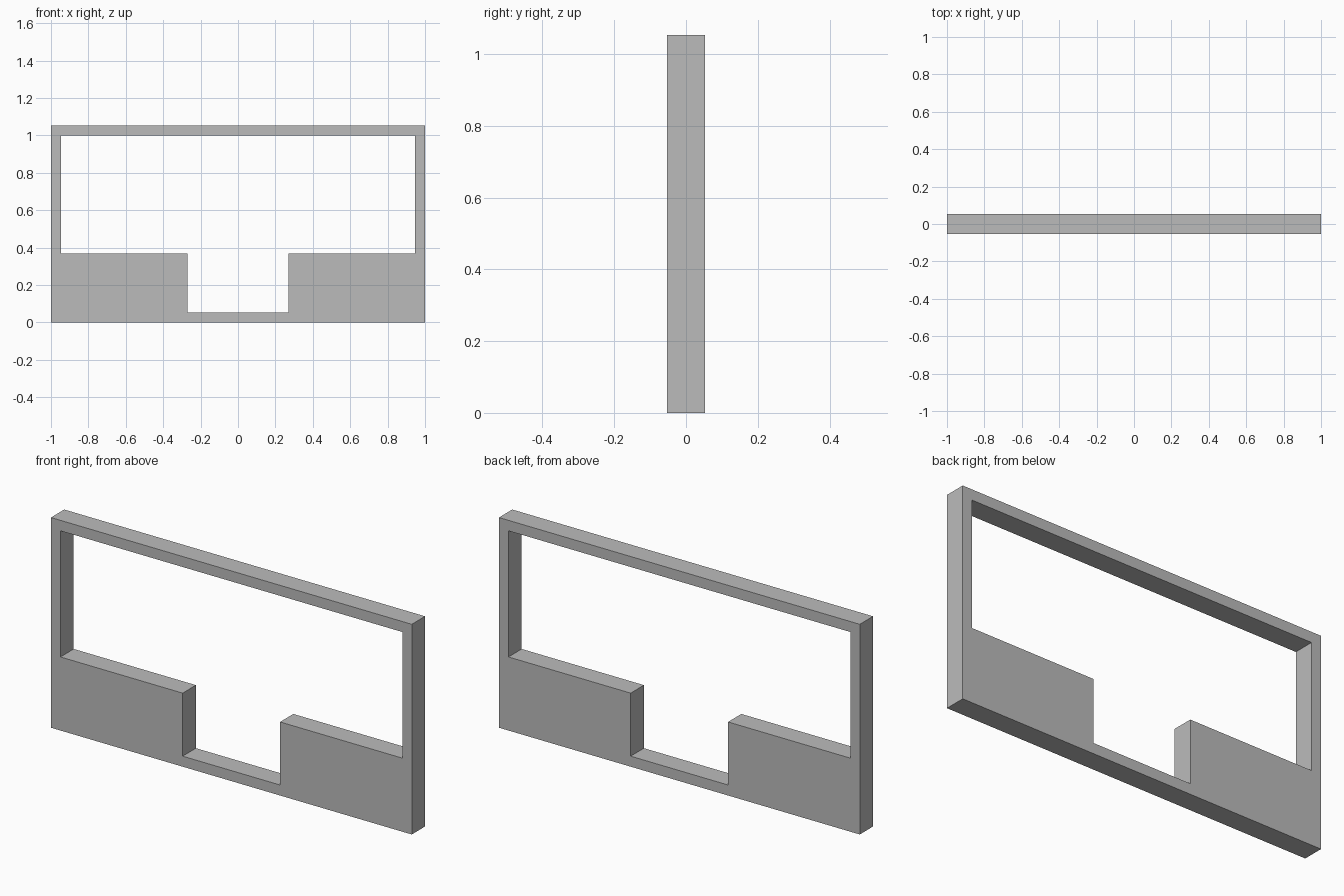
import bpy
import bmesh

cube = bpy.data.objects.get("Cube")
if cube:
    bpy.data.objects.remove(cube, do_unlink=True)

WIDTH, HEIGHT, DEPTH = 2.0, 1.053, 0.105
BAR = 0.0526          # thickness of the slim frame bars
SILL = 0.3685         # top of the low wall panels
GAP = 0.27            # half width of the central opening

# Plain grey material
grey = bpy.data.materials.new("plain_grey")
grey.use_nodes = True
colour = (0.5, 0.5, 0.5, 1.0)
grey.diffuse_color = colour
grey.node_tree.nodes["Principled BSDF"].inputs["Base Color"].default_value = colour

# Left half of the frame outline, from the centre line outwards
half = WIDTH / 2
profile = [
    (0, 0), (half, 0), (half, HEIGHT), (0, HEIGHT),
    (0, HEIGHT - BAR), (half - BAR, HEIGHT - BAR), (half - BAR, SILL),
    (GAP, SILL), (GAP, BAR), (0, BAR),
]

bm = bmesh.new()
front = bm.faces.new([bm.verts.new((x, -DEPTH / 2, z)) for x, z in profile])
extruded = bmesh.ops.extrude_face_region(bm, geom=[front], use_keep_orig=True)
back_verts = [g for g in extruded["geom"] if isinstance(g, bmesh.types.BMVert)]
bmesh.ops.translate(bm, verts=back_verts, vec=(0, DEPTH, 0))
bmesh.ops.recalc_face_normals(bm, faces=bm.faces)

# Open the centre line so the mirrored halves join cleanly
seam = [f for f in bm.faces if all(abs(v.co.x) < 1e-5 for v in f.verts)]
bmesh.ops.delete(bm, geom=seam, context="FACES")

mesh = bpy.data.meshes.new("wall_frame")
bm.to_mesh(mesh)
bm.free()
mesh.materials.append(grey)

frame = bpy.data.objects.new("wall_frame", mesh)
bpy.context.collection.objects.link(frame)
mirror = frame.modifiers.new("mirror_halves", "MIRROR")
mirror.use_axis[0] = True
mirror.use_clip = True
